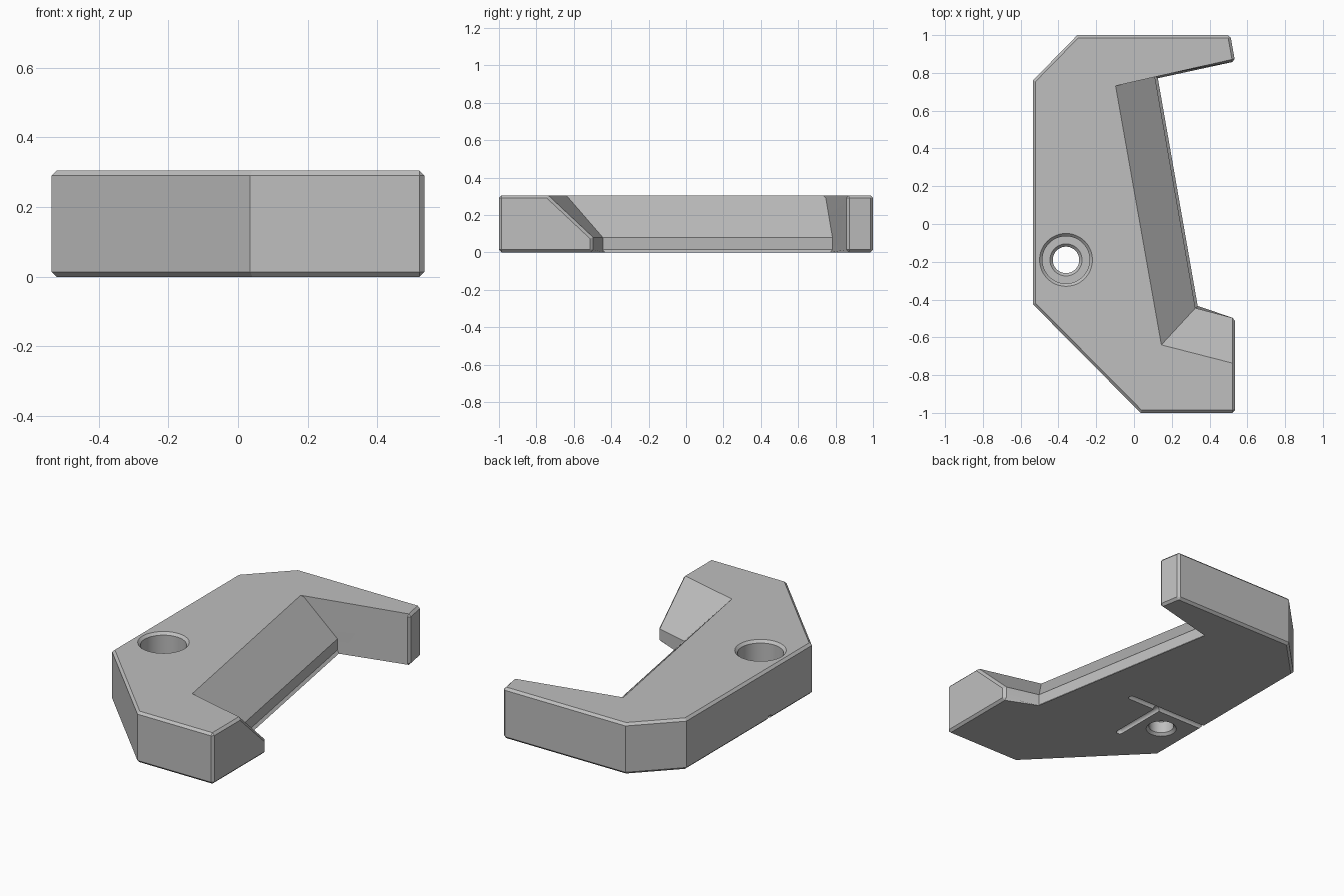
import bpy, bmesh, math
from mathutils import Vector

H, LEDGE, CH = 0.305, 0.08, 0.014      # height, ledge height, chamfer

cube = bpy.data.objects.get("Cube")
if cube:
    bpy.data.objects.remove(cube, do_unlink=True)

grey = bpy.data.materials.new("plain_grey")
grey.use_nodes = True
colour = (0.52, 0.52, 0.52, 1)
grey.diffuse_color = colour
grey.node_tree.nodes["Principled BSDF"].inputs["Base Color"].default_value = colour


def make_object(name, bm):
    bmesh.ops.recalc_face_normals(bm, faces=bm.faces)
    mesh = bpy.data.meshes.new(name)
    bm.to_mesh(mesh)
    bm.free()
    mesh.materials.append(grey)
    obj = bpy.data.objects.new(name, mesh)
    bpy.context.collection.objects.link(obj)
    return obj


# Hook body: floor outline, with the jaw and inner slopes leaning back to the top
outline = [(0.035, -1), (0.535, -1), (0.535, -0.5), (0.325, -0.445), (0.11, 0.783),
           (0.535, 0.86), (0.51, 1), (-0.3, 1), (-0.535, 0.76), (-0.535, -0.425)]
lean = {2: (0.535, -0.74), 3: (0.145, -0.64), 4: (-0.1, 0.745)}
n = len(outline)

bm = bmesh.new()
low = [bm.verts.new((x, y, 0)) for x, y in outline]
top = [bm.verts.new((*lean.get(i, p), H)) for i, p in enumerate(outline)]
mid = {i: bm.verts.new((*outline[i], LEDGE)) for i in lean}
bm.faces.new(low[::-1])
bm.faces.new(top)
for i in range(n):
    j = (i + 1) % n
    if i in mid and j in mid:
        bm.faces.new((low[i], low[j], mid[j], mid[i]))
        bm.faces.new((mid[i], mid[j], top[j], top[i]))
    else:
        ring = [low[i], low[j], mid.get(j), top[j], top[i], mid.get(i)]
        bm.faces.new([v for v in ring if v])

# Chamfers on the rims, the jaw's outer edge and the sharp tips
pairs = [(low[i], low[(i + 1) % n]) for i in range(n)]
pairs += [(top[i], top[(i + 1) % n]) for i in range(n) if i not in (2, 3)]
pairs += [(low[i], top[i]) for i in (1, 5, 6)]
pairs += [(low[2], mid[2]), (mid[2], top[2])]
bmesh.ops.bevel(bm, geom=[bm.edges.get(p) for p in pairs], offset=CH,
                offset_type='OFFSET', segments=1, affect='EDGES')
body = make_object("hook_body", bm)


def lathe(name, profile, origin, direction, steps):
    """Closed solid turned from (radius, height) points."""
    bm = bmesh.new()
    verts = [bm.verts.new((r, 0, h)) for r, h in profile]
    edges = [bm.edges.new(e) for e in zip(verts, verts[1:])]
    bmesh.ops.spin(bm, geom=verts + edges, cent=(0, 0, 0), axis=(0, 0, 1),
                   angle=math.tau, steps=steps)
    bmesh.ops.remove_doubles(bm, verts=bm.verts, dist=1e-5)
    obj = make_object(name, bm)
    obj.location = origin
    obj.rotation_mode = 'QUATERNION'
    obj.rotation_quaternion = Vector(direction).to_track_quat('Z', 'Y')
    obj.hide_render = True
    return obj


def groove(name, start, end, radius=0.02):
    """Round-ended channel cutter."""
    a, b = Vector(start), Vector(end)
    length = (b - a).length
    arc = [k * math.pi / 8 for k in range(5)]
    profile = [(radius * math.sin(t), -radius * math.cos(t)) for t in arc]
    profile += [(r, length - h) for r, h in reversed(profile)]
    return lathe(name, profile, a, b - a, 16)


# Screw hole with a chamfered counterbore, and the branching channel underneath
SEAT = 0.1
hole = [(0, -0.02), (0.105, -0.02), (0.07, 0.015), (0.07, SEAT - 0.015), (0.085, SEAT),
        (0.125, SEAT), (0.125, H - 0.015), (0.16, H + 0.02), (0, H + 0.02)]
cutters = [
    lathe("screw_hole_cutter", hole, (-0.36, -0.19, 0), (0, 0, 1), 48),
    groove("cross_channel_cutter", (-0.6, -0.03, 0.006), (-0.01, -0.03, 0.006)),
    groove("branch_channel_cutter", (-0.205, -0.37, 0.0055), (-0.205, -0.031, 0.0055)),
]

bpy.ops.object.select_all(action='DESELECT')
bpy.context.view_layer.objects.active = body
body.select_set(True)
for cutter in cutters:
    mod = body.modifiers.new(cutter.name, 'BOOLEAN')
    mod.operation = 'DIFFERENCE'
    mod.solver = 'EXACT'
    mod.object = cutter
    bpy.context.view_layer.update()
    bpy.ops.object.modifier_apply(modifier=mod.name)
    bpy.data.objects.remove(cutter, do_unlink=True)
bpy.ops.object.shade_smooth_by_angle(angle=math.radians(25))
